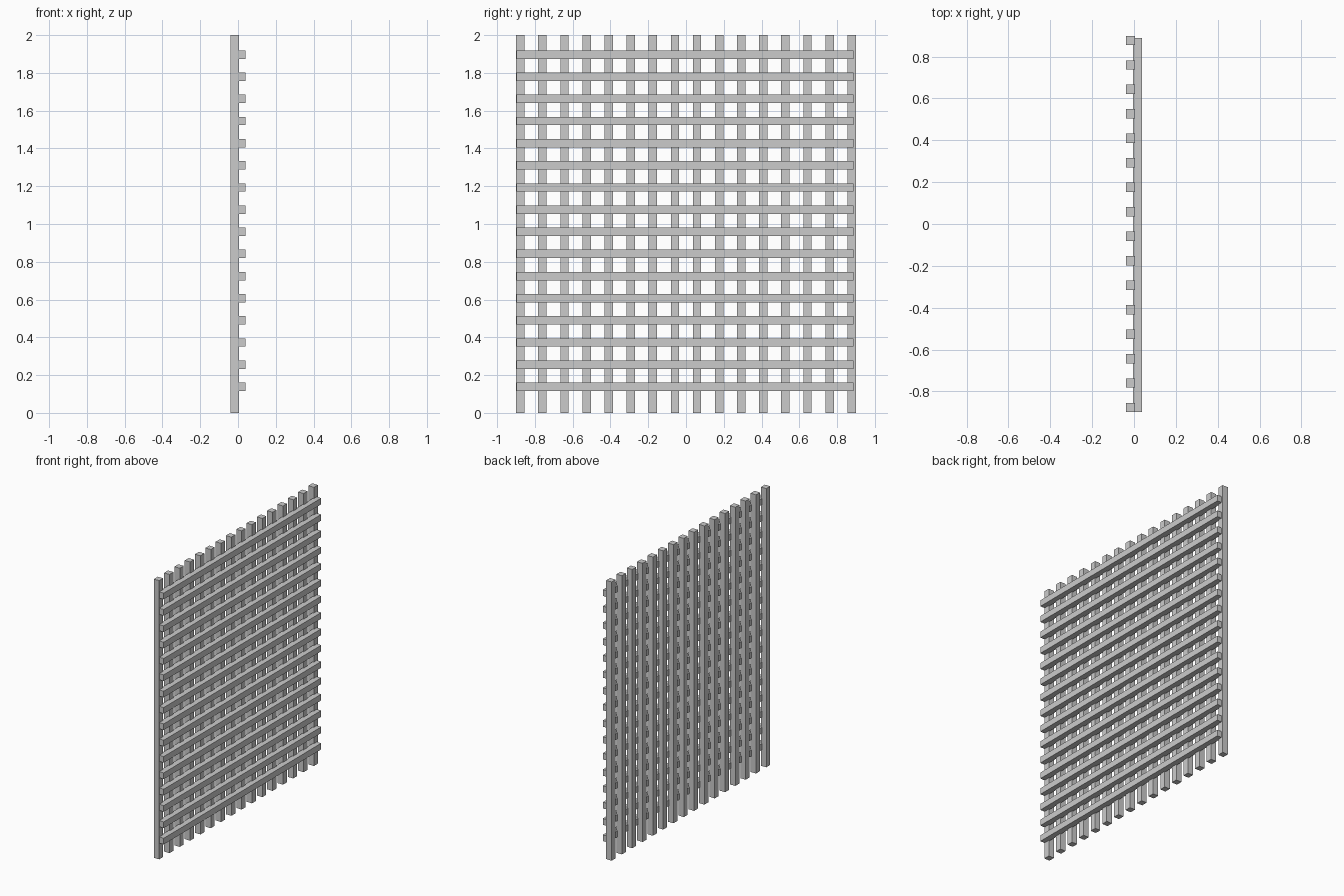
import bpy

# Remove the default object
cube = bpy.data.objects.get("Cube")
if cube:
    bpy.data.objects.remove(cube, do_unlink=True)

# Single flat grey
grey = bpy.data.materials.new("light_grey")
grey.use_nodes = True
GREY = (0.6, 0.6, 0.6, 1)
grey.diffuse_color = GREY
grey.node_tree.nodes["Principled BSDF"].inputs["Base Color"].default_value = GREY


def bar(name, low, high):
    """Box-shaped batten between two opposite corners."""
    centre = [(a + b) / 2 for a, b in zip(low, high)]
    size = [b - a for a, b in zip(low, high)]
    bpy.ops.mesh.primitive_cube_add(size=1, location=centre)
    obj = bpy.context.object
    obj.name = name
    obj.scale = size
    bpy.ops.object.transform_apply(location=False, rotation=False, scale=True)
    obj.data.materials.append(grey)
    return obj


COUNT = 16
HALF = 0.0222   # half thickness of a batten
DEPTH = 0.039   # half depth of the whole lattice
LAP = 0.004     # how far the two layers sink into each other

for i in range(COUNT):
    t = i / (COUNT - 1)
    # Upright slats, on the -x side
    y = -0.877 + 1.754 * t
    bar(f"upright_slat_{i + 1}", (-DEPTH, y - HALF, 0), (LAP, y + HALF, 2))
    # Cross slats, on the +x side
    z = 0.138 + 1.759 * t
    bar(f"cross_slat_{i + 1}", (-LAP, -0.898, z - HALF), (DEPTH, 0.888, z + HALF))
